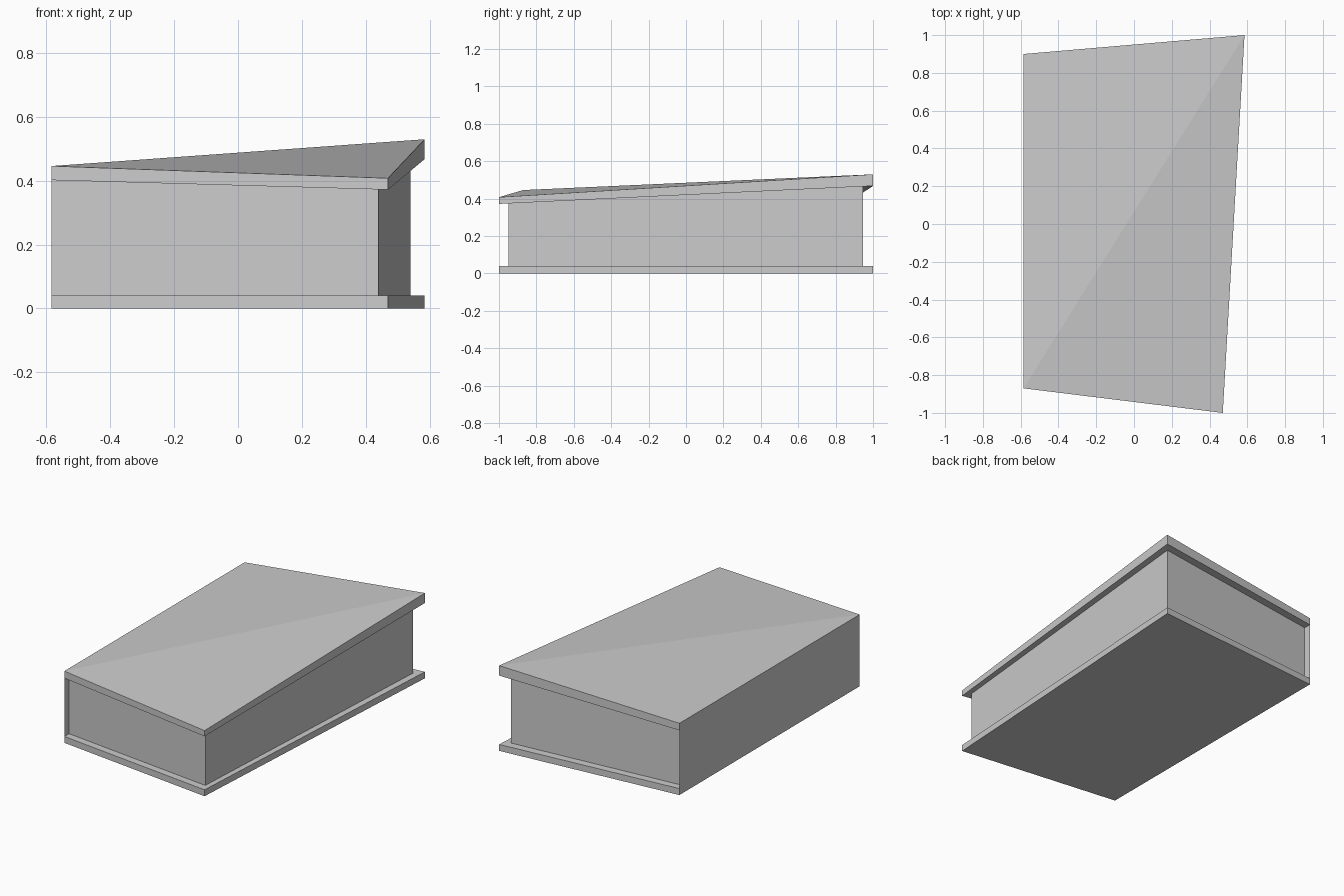
import bpy
import bmesh

cube = bpy.data.objects.get("Cube")
if cube:
    bpy.data.objects.remove(cube, do_unlink=True)

grey = bpy.data.materials.new("plain_grey")
grey.use_nodes = True
colour = (0.6, 0.6, 0.6, 1)
grey.diffuse_color = colour
grey.node_tree.nodes["Principled BSDF"].inputs["Base Color"].default_value = colour


def ring(bm, outline, heights):
    """Four corners: front spine, front edge, back edge, back spine."""
    return [bm.verts.new((x, y, z)) for (x, y), z in zip(outline, heights)]


def walls(bm, low, high):
    """Front, fore edge and back walls; the spine side stays open."""
    for i in range(3):
        bm.faces.new((low[i], low[i + 1], high[i + 1], high[i]))


def sheet(bm, corners, up):
    """Quad folded along the diagonal from front spine to back fore edge."""
    a, b, c, d = corners
    for tri in ((a, b, c), (a, c, d)):
        bm.faces.new(tri if up else tri[::-1])


def finish(bm, name):
    mesh = bpy.data.meshes.new(name)
    bm.to_mesh(mesh)
    bm.free()
    mesh.materials.append(grey)
    obj = bpy.data.objects.new(name, mesh)
    bpy.context.collection.objects.link(obj)


# Cover: bottom board, twisted top board and one flat spine
cover_outline = [(-0.585, -0.87), (0.47, -1), (0.585, 1), (-0.585, 0.90)]
levels = [(0,) * 4, (0.04,) * 4,
          (0.402, 0.372, 0.468, 0.402), (0.446, 0.408, 0.53, 0.446)]
bm = bmesh.new()
rings = [ring(bm, cover_outline, h) for h in levels]
for low, high in (rings[:2], rings[2:]):
    walls(bm, low, high)
    sheet(bm, low, False)
    sheet(bm, high, True)
bm.faces.new([r[0] for r in rings] + [r[3] for r in reversed(rings)])
finish(bm, "cover")

# Page block, inset from the cover and tucked slightly into both boards
page_outline = [(-0.585, -0.825), (0.44, -0.95), (0.54, 0.947), (-0.585, 0.853)]
bm = bmesh.new()
low = ring(bm, page_outline, (0.035,) * 4)
high = ring(bm, page_outline, (0.406, 0.381, 0.47, 0.406))
walls(bm, low, high)
sheet(bm, low, False)
sheet(bm, high, True)
finish(bm, "pages")
